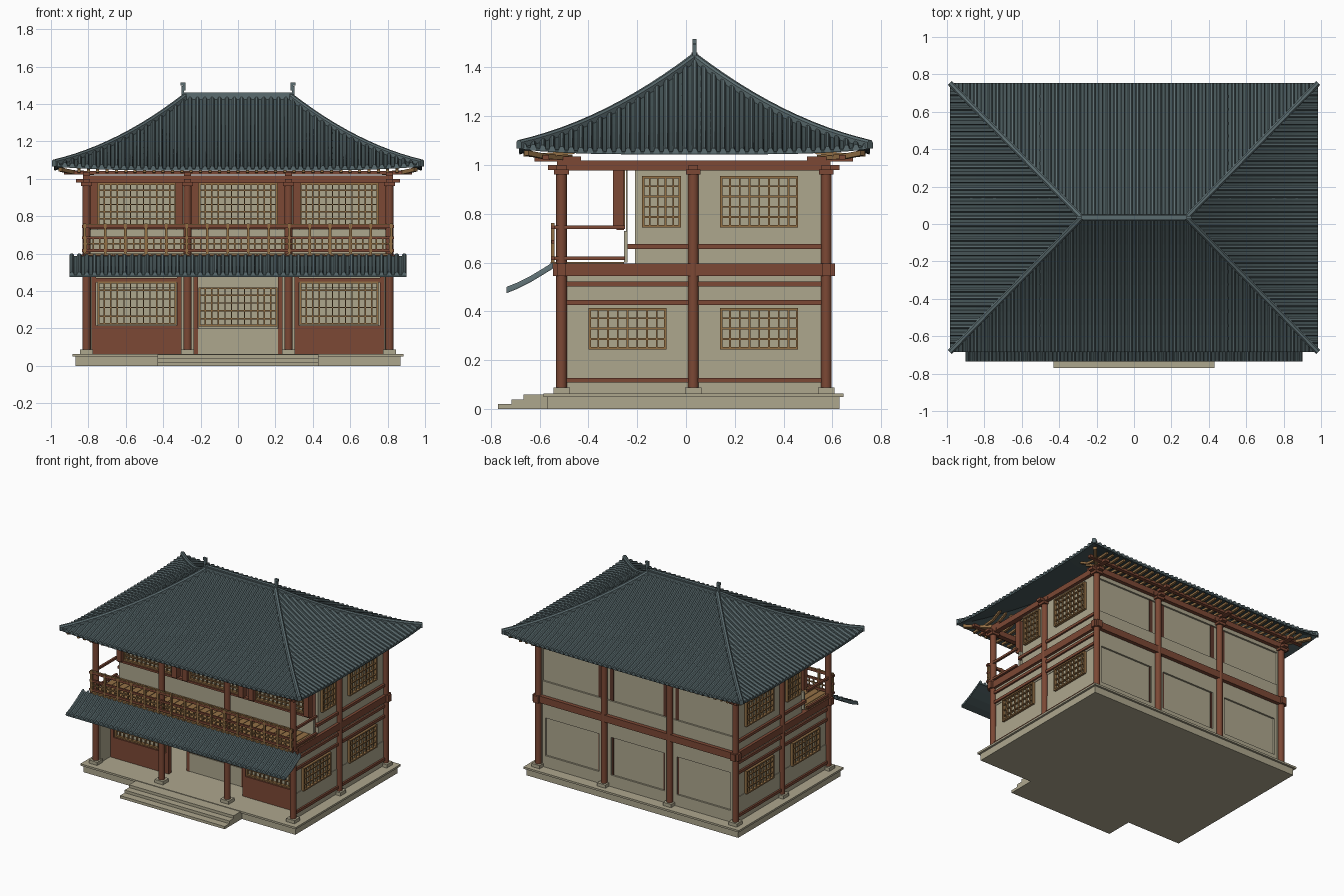
import bpy, bmesh, math
from mathutils import Vector

if "Cube" in bpy.data.objects:
    bpy.data.objects.remove(bpy.data.objects["Cube"])


def material(name, r, g, b):
    m = bpy.data.materials.new(name)
    m.diffuse_color = (r, g, b, 1)
    m.use_nodes = True
    m.node_tree.nodes["Principled BSDF"].inputs["Base Color"].default_value = m.diffuse_color
    return m


SLATE = material("slate tile", .105, .15, .16)
DARK = material("dark slate", .06, .09, .095)
CREAM = material("cream plaster", .42, .385, .27)
RED = material("red timber", .20, .065, .035)
BROWN = material("dark timber", .11, .04, .025)
OCHRE = material("ochre timber", .29, .16, .06)
UP = Vector((0, 0, 1))


class Part:
    """Collects simple solids into one named object."""

    def __init__(self, name, mat):
        self.name, self.mat, self.bm = name, mat, bmesh.new()

    def box(self, x0, x1, y0, y1, z0, z1):
        v = [self.bm.verts.new((x, y, z)) for z in (z0, z1)
             for x, y in ((x0, y0), (x1, y0), (x1, y1), (x0, y1))]
        for f in ((3, 2, 1, 0), (4, 5, 6, 7), (0, 1, 5, 4), (1, 2, 6, 5), (2, 3, 7, 6), (3, 0, 4, 7)):
            self.bm.faces.new([v[i] for i in f])

    def mirror_box(self, x0, x1, *rest):
        self.box(x0, x1, *rest)
        self.box(-x1, -x0, *rest)

    def sweep(self, path, lateral, section):
        rings = [[self.bm.verts.new(Vector(p) + lateral * w + UP * h) for w, h in section] for p in path]
        n = len(section)
        for a, b in zip(rings, rings[1:]):
            for i in range(n):
                self.bm.faces.new((a[i], a[(i + 1) % n], b[(i + 1) % n], b[i]))
        self.bm.faces.new(rings[0])
        self.bm.faces.new(rings[-1])

    def cyl(self, x, y, z0, z1, r, n=16):
        ring = [(x + r * math.cos(2 * math.pi * i / n), y + r * math.sin(2 * math.pi * i / n)) for i in range(n)]
        lo, hi = [[self.bm.verts.new((a, b, z)) for a, b in ring] for z in (z0, z1)]
        for i in range(n):
            self.bm.faces.new((lo[i], lo[(i + 1) % n], hi[(i + 1) % n], hi[i]))
        self.bm.faces.new(lo)
        self.bm.faces.new(hi)

    def lattice(self, a0, a1, z0, z1, pos, cols, rows, along_x, frame=.01, bar=.0035):
        """Framed window grid lying in a vertical plane."""
        def put(b0, b1, c0, c1, d):
            if along_x:
                self.box(b0, b1, pos - d, pos + d, c0, c1)
            else:
                self.box(pos - d, pos + d, b0, b1, c0, c1)
        for a in (a0, a1 - frame):
            put(a, a + frame, z0, z1, .012)
        for z in (z0, z1 - frame):
            put(a0, a1, z, z + frame, .012)
        for i in range(1, cols):
            a = a0 + (a1 - a0) * i / cols
            put(a - bar, a + bar, z0, z1, .006)
        for i in range(1, rows):
            z = z0 + (z1 - z0) * i / rows
            put(a0, a1, z - bar, z + bar, .007)

    def done(self, smooth=False):
        bmesh.ops.recalc_face_normals(self.bm, faces=self.bm.faces)
        me = bpy.data.meshes.new(self.name)
        self.bm.to_mesh(me)
        self.bm.free()
        me.materials.append(self.mat)
        ob = bpy.data.objects.new(self.name, me)
        bpy.context.collection.objects.link(ob)
        if smooth:
            bpy.context.view_layer.objects.active = ob
            ob.select_set(True)
            bpy.ops.object.shade_smooth_by_angle(angle=math.radians(40))
            ob.select_set(False)
        return ob


COLX, COLY = (-.81, -.27, .27, .81), (-.51, .03, .575)
BAYS = ((-.75, -.33), (-.21, .21), (.33, .75))

# stone base and front steps
p = Part("stone_base", CREAM)
p.box(-.87, .87, -.57, .63, 0, .052)
p.box(-.885, .885, -.585, .645, .05, .064)
for y, z in ((-.77, .02), (-.715, .04), (-.665, .06)):
    p.box(-.43, .43, y, -.56, 0, z)
p.done()

# columns, plinths and capitals around the perimeter
spots = [(x, y) for x in COLX for y in COLY if abs(x) > .5 or y != .03]
cols, feet, caps = Part("columns", RED), Part("column_plinths", CREAM), Part("brackets", RED)
for x, y in spots:
    cols.cyl(x, y, .07, .99, .022)
    feet.box(x - .034, x + .034, y - .034, y + .034, .06, .088)
    caps.box(x - .03, x + .03, y - .03, y + .03, .962, .982)
    caps.box(x - .055, x + .055, y - .02, y + .02, .98, 1.0)
    caps.box(x - .02, x + .02, y - .055, y + .055, .98, 1.0)
    if y != .03:
        s = 1 if y > 0 else -1
        caps.box(x - .018, x + .018, min(y - .08 * s, y + .11 * s), max(y - .08 * s, y + .11 * s), 1.015, 1.036)
cols.done(True)
feet.done()
caps.done()

# beams: storey ring, eave ring, side rails, eave purlins
p = Part("beams", RED)
for z0, z1, e in ((.545, .596, .035), (.978, 1.018, .015)):
    for y in (-.51, .575):
        p.box(-.81 - e, .81 + e, y - .018, y + .018, z0, z1)
    p.mirror_box(.79, .828, -.51 - e, .575 + e, z0, z1)
for z in (.118, .437, .512):
    p.mirror_box(.795, .82, -.5, .57, z - .01, z + .01)
p.mirror_box(.795, .82, -.24, .57, .657, .677)
for y in (-.575, .64):
    p.box(-.93, .93, y - .014, y + .014, 1.022, 1.042)
p.done()

# side and back plaster walls with raised bands framing recessed panels
p = Part("plaster_walls", CREAM)
p.mirror_box(.785, .803, -.5, .57, .064, .55)
p.mirror_box(.785, .803, -.21, .57, .59, .98)
for y0, y1 in ((-.5, .03), (.03, .57)):
    p.mirror_box(.80, .807, y0, y1, .07, .25)
    p.mirror_box(.80, .807, y0, y1, .415, .55)
p.mirror_box(.80, .807, -.21, .57, .59, .67)
p.box(-.8, .8, .535, .552, .064, .98)
for z0, z1 in ((.064, .15), (.43, .55), (.59, .70), (.95, .98)):
    p.box(-.8, .8, .55, .565, z0, z1)
for c in (-.54, 0, .54):
    for s in (-1, 1):
        e = c + s * .235
        p.box(e - .015, e + .015, .55, .565, .1, .5)
# front walls
p.box(-.8, .8, -.255, -.24, .6, .73)
p.box(-.22, .22, -.262, -.242, .064, .2)
for a, b in BAYS:
    p.box(a, b, -.245, -.24, .73, .98)
p.box(-.21, .21, -.25, -.245, .2, .42)
for s in (0, 2):
    p.box(BAYS[s][0], BAYS[s][1], -.355, -.35, .2, .42)
p.done()

# dark slots beside the inner rear columns
p = Part("rear_slots", BROWN)
for z0, z1 in ((.15, .43), (.70, .95)):
    p.mirror_box(.205, .235, .55, .556, z0, z1)
    p.mirror_box(.305, .33, .55, .556, z0, z1)
p.done()

# red front panels and posts beside the windows
p = Part("front_panels", RED)
p.mirror_box(.32, .765, -.38, -.355, .064, .215)
for x in (.225, .315, .77):
    y = -.25 if x < .3 else -.365
    p.mirror_box(x - .012, x + .012, y - .015, y + .015, .064, .48)
p.mirror_box(.32, .765, -.375, -.355, .445, .47)
p.done()
p = Part("upper_window_posts", RED)
for x in (.23, .315, .77):
    p.mirror_box(x - .02, x + .02, -.30, -.255, .745, .98)
p.box(-.79, .79, -.285, -.255, .733, .747)
p.done()

# lattice windows
p = Part("lattice_windows", OCHRE)
for i, (a, b) in enumerate(BAYS):
    p.lattice(a, b, .748, .978, -.262, 12, 6, True)
    if i == 1:
        p.lattice(a, b, .21, .42, -.262, 12, 5, True)
    else:
        p.lattice(a, b, .22, .45, -.365, 12, 5, True)
for s in (-1, 1):
    for a, b in ((-.40, -.08), (.14, .46)):
        p.lattice(a, b, .245, .415, s * .812, 8, 4, False)
    for a, b, n in ((-.18, -.02, 5), (.14, .46, 8)):
        p.lattice(a, b, .745, .955, s * .812, n, 5, False)
p.done()

# upper floor and balcony deck boards
p = Part("upper_floor", BROWN)
p.box(-.79, .79, -.5, .55, .565, .592)
p.done()
p = Part("balcony_deck", OCHRE)
for i in range(32):
    x = -.82 + 1.64 * i / 32
    p.box(x + .002, x + .049, -.555, -.255, .59, .602)
p.done()

# balcony railing
p = Part("railing_rails", RED)
q = Part("railing_posts", OCHRE)
for z, r in ((.745, .008), (.685, .007), (.618, .008)):
    p.box(-.835, .835, -.545 - r, -.545 + r, z - r, z + r)
    if z != .685:
        p.mirror_box(.82 - r, .82 + r, -.55, -.25, z - r, z + r)
for i in range(16):
    x = -.82 + 1.64 * i / 15
    q.box(x - .007, x + .007, -.554, -.538, .6, .762)
for i in range(46):
    x = -.81 + 1.62 * i / 45
    q.box(x - .004, x + .004, -.549, -.541, .615, .69)
q.box(-.83, .83, -.55, -.54, .650, .657)
q.box(-.83, .83, -.552, -.538, .752, .758)
p.done()
q.done()

# roof geometry: concave hip with lifted corners
CY, HX, HY, RX, STEPS = .035, .985, .72, .28, 10


def roof_point(side, s, l, t):
    half = HX - (HX - RX) * t if side == "long" else HY * (1 - t)
    u = min(1, abs(l) / max(half, .001))
    z = 1.055 + .38 * (.55 * t + .45 * t * t) + .022 * u ** 4 * (1 - t) ** 2
    if side == "long":
        return Vector((l, CY + s * HY * (1 - t), z))
    return Vector((s * (HX - (HX - RX) * t), CY + l, z))


RIB = [(-.012, -.008), (-.011, .006), (-.005, .014), (.005, .014), (.011, .006), (.012, -.008)]
slab, ribs = Part("roof_slab", DARK), Part("roof_tile_ribs", SLATE)
for side, lat, edge, n in (("long", Vector((1, 0, 0)), HX, 50), ("short", Vector((0, 1, 0)), HY, 37)):
    for s in (-1, 1):
        rows = []
        for j in range(STEPS + 1):
            t = j / STEPS
            half = HX - (HX - RX) * t if side == "long" else HY * (1 - t)
            rows.append([slab.bm.verts.new(roof_point(side, s, half * (i / 8 - 1), t)) for i in range(17)])
        for a, b in zip(rows, rows[1:]):
            for i in range(16):
                slab.bm.faces.new((a[i], a[i + 1], b[i + 1], b[i]))
        for i in range(n):
            l = edge * (2 * (i + .5) / n - 1)
            top = min(1, (HX - abs(l)) / (HX - RX)) if side == "long" else 1 - abs(l) / HY
            ribs.sweep([roof_point(side, s, l, top * j / STEPS) for j in range(STEPS + 1)], lat, RIB)
bmesh.ops.remove_doubles(slab.bm, verts=slab.bm.verts, dist=.0005)
bmesh.ops.dissolve_degenerate(slab.bm, edges=slab.bm.edges, dist=.0001)
ob = slab.done()
m = ob.modifiers.new("thickness", 'SOLIDIFY')
m.thickness, m.offset = .012, -1
ribs.done(True)

# hip ridges, main ridge and curled finials
p = Part("roof_ridges", SLATE)
HIP = [(-.015, -.01), (-.015, .016), (-.007, .025), (.007, .025), (.015, .016), (.015, -.01)]
for sx in (-1, 1):
    for sy in (-1, 1):
        path = [roof_point("long", sy, sx * (HX - (HX - RX) * j / 12), j / 12) for j in range(13)]
        p.sweep(path, Vector((sx, -sy, 0)).normalized(), HIP)
    horn = [(.275, 1.455), (.295, 1.462), (.297, 1.48), (.288, 1.495), (.288, 1.507), (.302, 1.516)]
    for (xa, za), (xb, zb) in zip(horn, horn[1:]):
        p.box(min(sx * xa, sx * xb) - .006, max(sx * xa, sx * xb) + .006, CY - .008, CY + .008, za - .008, zb)
p.box(-.29, .29, CY - .017, CY + .017, 1.425, 1.452)
p.box(-.285, .285, CY - .012, CY + .012, 1.45, 1.461)
p.done()

# eave rafters and diagonal corner beams
SQ = [(-.008, -.008), (-.008, .008), (.008, .008), (.008, -.008)]
p = Part("eave_rafters", OCHRE)
for i in range(35):
    x = -.85 + 1.7 * i / 34
    for s in (-1, 1):
        path = [(x, CY + s * d, z) for d, z in ((.70, 1.043), (.63, 1.04), (.5, 1.052), (.42, 1.09))]
        p.sweep(path, Vector((1, 0, 0)), SQ)
for sx in (-1, 1):
    for sy in (-1, 1):
        path = [(sx * a, CY + sy * b, z) for a, b, z in ((.95, .69, 1.05), (.89, .62, 1.036), (.78, .51, 1.03))]
        p.sweep(path, Vector((sx, -sy, 0)).normalized(), [(w * 1.6, h * 1.3) for w, h in SQ])
p.done()

# lower front canopy roof
curve = [(-.735, .487), (-.69, .505), (-.64, .53), (-.59, .56), (-.545, .588)]
X = Vector((1, 0, 0))
p = Part("canopy_slab", DARK)
p.sweep([(0, y, z) for y, z in curve], X, [(-.9, -.012), (-.9, 0), (.9, 0), (.9, -.012)])
p.done()
p = Part("canopy_tile_ribs", SLATE)
for i in range(45):
    p.sweep([(-.889 + 1.778 * i / 44, y, z) for y, z in curve], X, RIB)
p.done(True)
